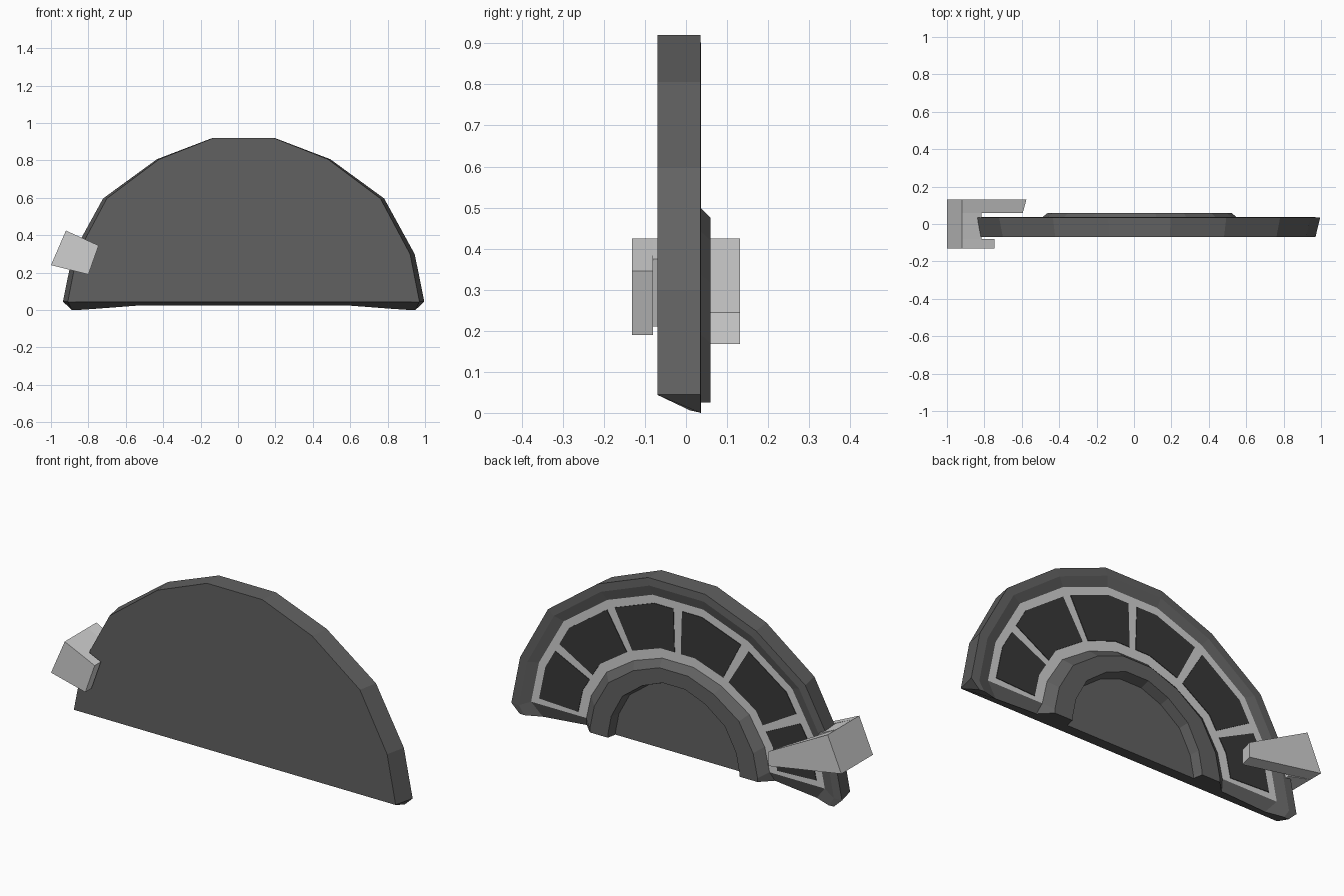
import bpy, bmesh, math

cube = bpy.data.objects.get("Cube")
if cube:
    bpy.data.objects.remove(cube)

CX = 0.03          # centre of the half disc
PANEL_Y = 0.024    # depth of the window panel


def material(name, value):
    m = bpy.data.materials.new(name)
    m.use_nodes = True
    color = (value, value, value, 1)
    m.diffuse_color = color
    bsdf = next(n for n in m.node_tree.nodes if n.type == 'BSDF_PRINCIPLED')
    bsdf.inputs["Base Color"].default_value = color
    bsdf.inputs["Roughness"].default_value = 0.8
    return m


dark_grey = material("dark grey", 0.12)
light_grey = material("light grey", 0.63)
near_black = material("near black", 0.04)


def finish(name, bm, mats):
    bmesh.ops.recalc_face_normals(bm, faces=bm.faces)
    me = bpy.data.meshes.new(name)
    bm.to_mesh(me)
    bm.free()
    for m in mats:
        me.materials.append(m)
    ob = bpy.data.objects.new(name, me)
    bpy.context.collection.objects.link(ob)
    return ob


# Nine-sided half-round arch, as fractions of half width and height
QUARTER = [(1, 0), (0.947, 0.29), (0.778, 0.63), (0.48, 0.87), (0.172, 1)]
ARCH = QUARTER + [(-x, z) for x, z in reversed(QUARTER)]


def arch(width, top, base):
    return [(CX + x * width, base + z * (top - base)) for x, z in ARCH]


def prism(bm, near, far):
    """Solid between two matching loops of points."""
    a = [bm.verts.new(p) for p in near]
    b = [bm.verts.new(p) for p in far]
    bm.faces.new(a)
    bm.faces.new(b[::-1])
    for i in range(len(a)):
        j = (i + 1) % len(a)
        bm.faces.new((a[i], b[i], b[j], a[j]))


# Body: nested arches from the front face, round the rim, to the inner disc
# (y, half width, top, base, foot half width, foot z, foot y)
OUTER = (0.858, 0.83, 0.075)
INNER = (0.535, 0.51, 0.075)
LOOPS = [
    (-0.07, 0.940, 0.92, 0.045, 0.939, 0.044, -0.07),
    (0.035, 0.966, 0.92, 0.045, 0.918, 0.0, 0.035),
    (0.037, 0.920, 0.88, 0.045, 0.890, 0.0, 0.037),
    (PANEL_Y, *OUTER, 0.80, 0.006, 0.01),
    (PANEL_Y, *INNER, 0.55, 0.025, 0.0),
    (0.06, 0.49, 0.475, 0.045, 0.490, 0.025, 0.06),
    (0.06, 0.385, 0.40, 0.040, 0.385, 0.025, 0.06),
    (0.01, 0.375, 0.385, 0.040, 0.375, 0.025, 0.01),
]
bm = bmesh.new()
rings = []
for y, w, top, base, fw, fz, fy in LOOPS:
    pts = [(CX + fw, fy, fz)] + [(x, y, z) for x, z in arch(w, top, base)]
    pts.append((CX - fw, fy, fz))
    rings.append([bm.verts.new(p) for p in pts])
for k, (a, b) in enumerate(zip(rings, rings[1:])):
    for i in range(len(a) - 1):
        f = bm.faces.new((a[i], a[i + 1], b[i + 1], b[i]))
        # Light window frame between the outer and inner panel arches
        if k == 3 and 0 < i < len(a) - 2:
            f.material_index = 1
bm.faces.new(rings[0])
bm.faces.new(rings[-1])
bm.faces.new([r[0] for r in rings] + [r[-1] for r in reversed(rings)])
finish("half_round_body", bm, [dark_grey, light_grey])


# Windows: six dark plates set on the light frame
def on_arch(pts, u):
    i = min(int(u), len(pts) - 2)
    t = u - i
    return [p + (q - p) * t for p, q in zip(pts[i], pts[i + 1])]


def on_panel(u, v):
    o, n = on_arch(arch(*OUTER), u), on_arch(arch(*INNER), u)
    return [p + (q - p) * v for p, q in zip(o, n)]


bm = bmesh.new()
SPAN = (len(ARCH) - 1) / 6
for k in range(6):
    u0 = k * SPAN + (0.15 if k == 0 else 0.09)
    u1 = (k + 1) * SPAN - (0.15 if k == 5 else 0.09)
    us = [u0] + [u for u in range(1, 9) if u0 < u < u1] + [u1]
    outline = [on_panel(u, 0.13) for u in us] + [on_panel(u, 0.84) for u in reversed(us)]
    prism(bm, [(x, PANEL_Y - 0.002, z) for x, z in outline],
          [(x, PANEL_Y + 0.003, z) for x, z in outline])
finish("window_panes", bm, [near_black])


# Clip: front lip, bridge over the rim, and long tapered back arm
def slab(bm, corners, y0, y1, lean=0):
    far = [(x + (lean if x > -0.7 else 0), y1, z) for x, z in corners]
    prism(bm, [(x, y0, z) for x, z in corners], far)


TOP, LOW = (-0.92, 0.425), (-1.0, 0.24)
bm = bmesh.new()
slab(bm, [TOP, LOW, (-0.80, 0.19), (-0.745, 0.345)], -0.132, -0.08)
slab(bm, [TOP, LOW, (-0.87, 0.21), (-0.815, 0.375)], -0.08, 0.058)
slab(bm, [TOP, LOW, (-0.595, 0.168), (-0.595, 0.245)], 0.058, 0.132, 0.02)
finish("side_clip", bm, [light_grey])
